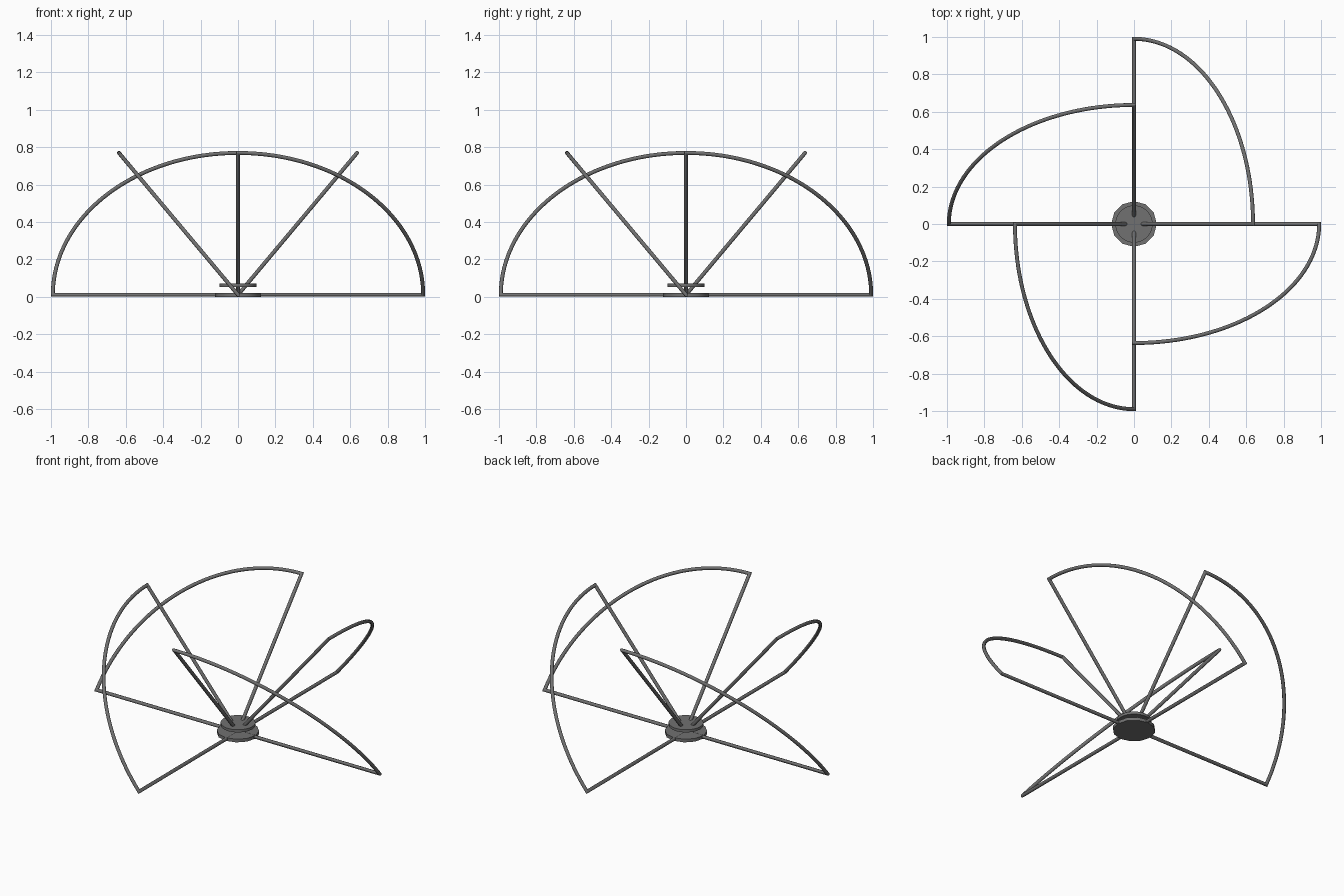
import bpy, bmesh, math
from mathutils import Vector, Matrix

if "Cube" in bpy.data.objects:
    bpy.data.objects.remove(bpy.data.objects["Cube"])

R, TUBE, TILT = 0.99, 0.0105, math.radians(50)

metal = bpy.data.materials.new("dark grey metal")
metal.diffuse_color = (0.165, 0.165, 0.165, 1)
metal.use_nodes = True
metal.node_tree.nodes["Principled BSDF"].inputs["Base Color"].default_value = metal.diffuse_color


def finish(name, bm):
    bmesh.ops.recalc_face_normals(bm, faces=bm.faces)
    mesh = bpy.data.meshes.new(name)
    bm.to_mesh(mesh)
    bm.free()
    ob = bpy.data.objects.new(name, mesh)
    bpy.context.collection.objects.link(ob)
    mesh.materials.append(metal)
    bpy.context.view_layer.objects.active = ob
    ob.select_set(True)
    bpy.ops.object.shade_smooth_by_angle(angle=math.radians(40))
    ob.select_set(False)
    return ob


def petal(name, turn):
    # closed quarter-circle wire loop, swept with mitred corners
    rot = Matrix.Rotation(turn, 3, 'Z')
    u = rot @ Vector((1, 0, 0))
    v = rot @ Vector((0, -math.cos(TILT), math.sin(TILT)))
    n = u.cross(v)
    centre = Vector((0, 0, 0.0105))
    steps, sides = 40, 12
    path = [centre] + [centre + R * (u * math.cos(a) + v * math.sin(a))
                       for a in (math.pi / 2 * i / steps for i in range(steps + 1))]
    bm = bmesh.new()
    rings = []
    for i, p in enumerate(path):
        d0 = (p - path[i - 1]).normalized()
        d1 = (path[(i + 1) % len(path)] - p).normalized()
        t = (d0 + d1).normalized()
        side = n.cross(t) / max(t.dot(d1), 0.3)
        rings.append([bm.verts.new(p + TUBE * (side * math.cos(b) + n * math.sin(b)))
                      for b in (2 * math.pi * k / sides for k in range(sides))])
    for i, r in enumerate(rings):
        q = rings[(i + 1) % len(rings)]
        for k in range(sides):
            m = (k + 1) % sides
            bm.faces.new((r[k], r[m], q[m], q[k]))
    return finish(name, bm)


def disc(name, radius, z0, z1, sides):
    bm = bmesh.new()
    bmesh.ops.create_cone(bm, cap_ends=True, segments=sides, radius1=radius, radius2=radius,
                          depth=z1 - z0, matrix=Matrix.Translation((0, 0, (z0 + z1) / 2)))
    return finish(name, bm)


# four tilted wire petals
for i in range(4):
    petal(f"wire_petal_{i + 1}", i * math.pi / 2)

# hub plates
disc("base_disc", 0.122, 0.0, 0.02, 12)
disc("upper_disc", 0.10, 0.053, 0.07, 24)
